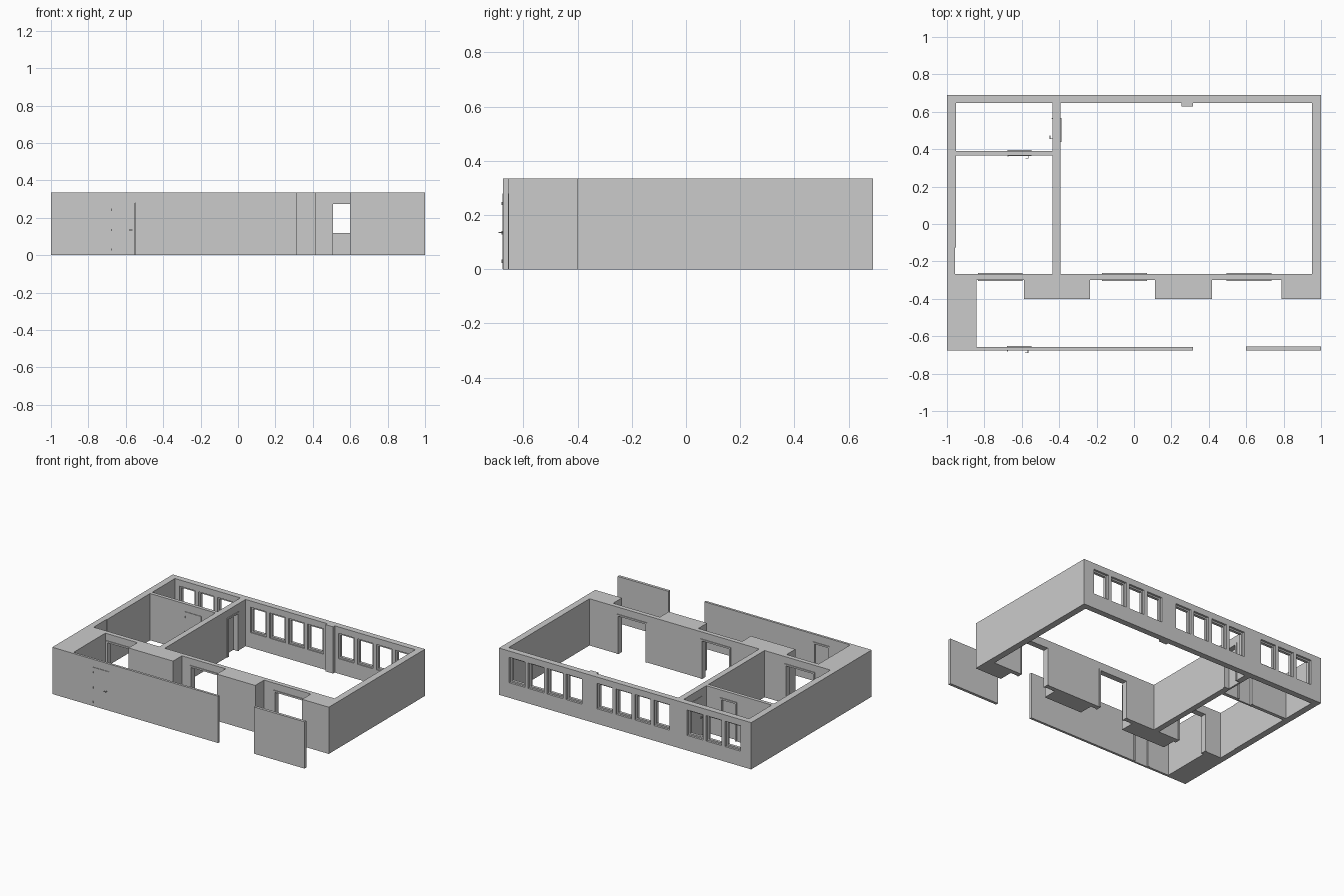
import bpy, bmesh, math
from mathutils import Matrix

if "Cube" in bpy.data.objects:
    bpy.data.objects.remove(bpy.data.objects["Cube"])

H = 0.335


def make_object(name, bm):
    bmesh.ops.recalc_face_normals(bm, faces=bm.faces)
    me = bpy.data.meshes.new(name)
    bm.to_mesh(me)
    bm.free()
    ob = bpy.data.objects.new(name, me)
    bpy.context.collection.objects.link(ob)
    return ob


def prism(name, pts, z0, z1):
    """Extrude a plan outline between two heights."""
    bm = bmesh.new()
    f = bm.faces.new([bm.verts.new((x, y, z0)) for x, y in pts])
    r = bmesh.ops.extrude_face_region(bm, geom=[f])
    vs = [v for v in r["geom"] if isinstance(v, bmesh.types.BMVert)]
    bmesh.ops.translate(bm, verts=vs, vec=(0, 0, z1 - z0))
    return make_object(name, bm)


def box(name, x0, x1, y0, y1, z0, z1):
    return prism(name, [(x0, y0), (x1, y0), (x1, y1), (x0, y1)], z0, z1)


def frame(name, pts, y0, y1):
    """Extrude faces drawn in the xz plane through depth y0..y1.
    pts: outer loop followed by inner loop, paired; open or closed strip."""
    outer, inner, closed = pts
    bm = bmesh.new()
    a = [bm.verts.new((x, y0, z)) for x, z in outer]
    b = [bm.verts.new((x, y0, z)) for x, z in inner]
    n = len(a)
    faces = [bm.faces.new((a[i], a[(i + 1) % n], b[(i + 1) % n], b[i]))
             for i in range(n if closed else n - 1)]
    r = bmesh.ops.extrude_face_region(bm, geom=faces)
    vs = [v for v in r["geom"] if isinstance(v, bmesh.types.BMVert)]
    bmesh.ops.translate(bm, verts=vs, vec=(0, y1 - y0, 0))
    return make_object(name, bm)


def door_frame(name, w, h, y0, y1, t=0.012):
    def u(a, top):
        return [(-a, 0), (-a, top), (a, top), (a, 0)]
    return frame(name, (u(w / 2, h), u(w / 2 - t, h - t), False), y0, y1)


def cut(target, cutter):
    m = target.modifiers.new("cut", 'BOOLEAN')
    m.operation = 'DIFFERENCE'
    m.solver = 'EXACT'
    m.object = cutter
    cutter.hide_render = True
    bpy.context.view_layer.objects.active = target
    bpy.ops.object.modifier_apply(modifier=m.name)
    bpy.data.objects.remove(cutter)


# Main walls: outline with thick piers and the corridor wall
walls = prism("walls", [
    (-1, -.675), (.315, -.675), (.315, -.658), (-.842, -.658), (-.842, -.3),
    (-.588, -.3), (-.588, -.4), (-.235, -.4), (-.235, -.3), (.112, -.3),
    (.112, -.4), (.417, -.4), (.417, -.3), (.788, -.3), (.788, -.4),
    (1, -.4), (1, .69), (-1, .69)], 0, H)
box("corridor_end_wall", .598, 1, -.675, -.655, 0, H)

# Rooms hollowed out of the outline
cut(walls, prism("hall_space", [
    (-.393, -.268), (.953, -.268), (.953, .647), (.315, .647), (.315, .628),
    (.255, .628), (.255, .647), (-.393, .647)], -.1, .5))
cut(walls, box("small_room_space", -.953, -.435, .391, .647, -.1, .5))
cut(walls, prism("front_room_space", [
    (-.957, -.268), (-.435, -.268), (-.435, .366), (-.953, .366),
    (-.953, -.125), (-.957, -.125)], -.1, .5))

# Windows along the back wall
WW, Z0, Z1, T = .124, .108, .29, .011
groups = [(-.855, 3), (-.29, 4), (.405, 4)]
for start, count in groups:
    for i in range(count):
        x = start + i * .1505
        cut(walls, box("window_hole", x - WW / 2, x + WW / 2, .63, .75, Z0, Z1))

        def ring(d):
            a = WW / 2 - d
            return [(-a, Z0 + d), (a, Z0 + d), (a, Z1 - d), (-a, Z1 - d)]
        f = frame("window_frame", (ring(0), ring(T), True), .655, .675)
        f.location.x = x

# Wide open doorways inside the recesses
for x in (-.715, -.05, .615):
    cut(walls, box("doorway_hole", x - .12, x + .12, -.35, -.22, -.1, .285))
    f = door_frame("wide_door_frame", .24, .285, -.305, -.263)
    f.location.x = x


def single_door(loc, half, angle):
    """Hinged door; the handle side is local -y."""
    w, h = .13, .28
    M = Matrix.Translation((*loc, 0)) @ Matrix.Rotation(angle, 4, 'Z')
    hole = box("door_hole", -w / 2, w / 2, -half - .03, half + .03, -.1, h)
    hole.matrix_world = M
    bpy.context.view_layer.update()
    cut(walls, hole)
    parts = [door_frame("door_frame", w, h, -half + .011, half + .005),
             box("door_leaf", -w / 2 + .001, w / 2 - .001, -half - .002,
                 -half + .011, .001, h - .001),
             box("handle_stem", .045, .049, -half - .013, -half, .133, .138),
             box("handle_lever", .031, .049, -half - .016, -half - .012, .133, .138)]
    for z in (.03, .135, .243):
        bm = bmesh.new()
        bmesh.ops.create_cone(bm, cap_ends=True, segments=10, radius1=.003,
                              radius2=.003, depth=.012,
                              matrix=Matrix.Translation((-w / 2 + .003, -half - .003, z)))
        parts.append(make_object("hinge", bm))
    for p in parts:
        p.matrix_world = M


single_door((-.614, -.6665), .0085, 0)
single_door((-.612, .3785), .0125, 0)
single_door((-.414, .503), .021, -math.pi / 2)
